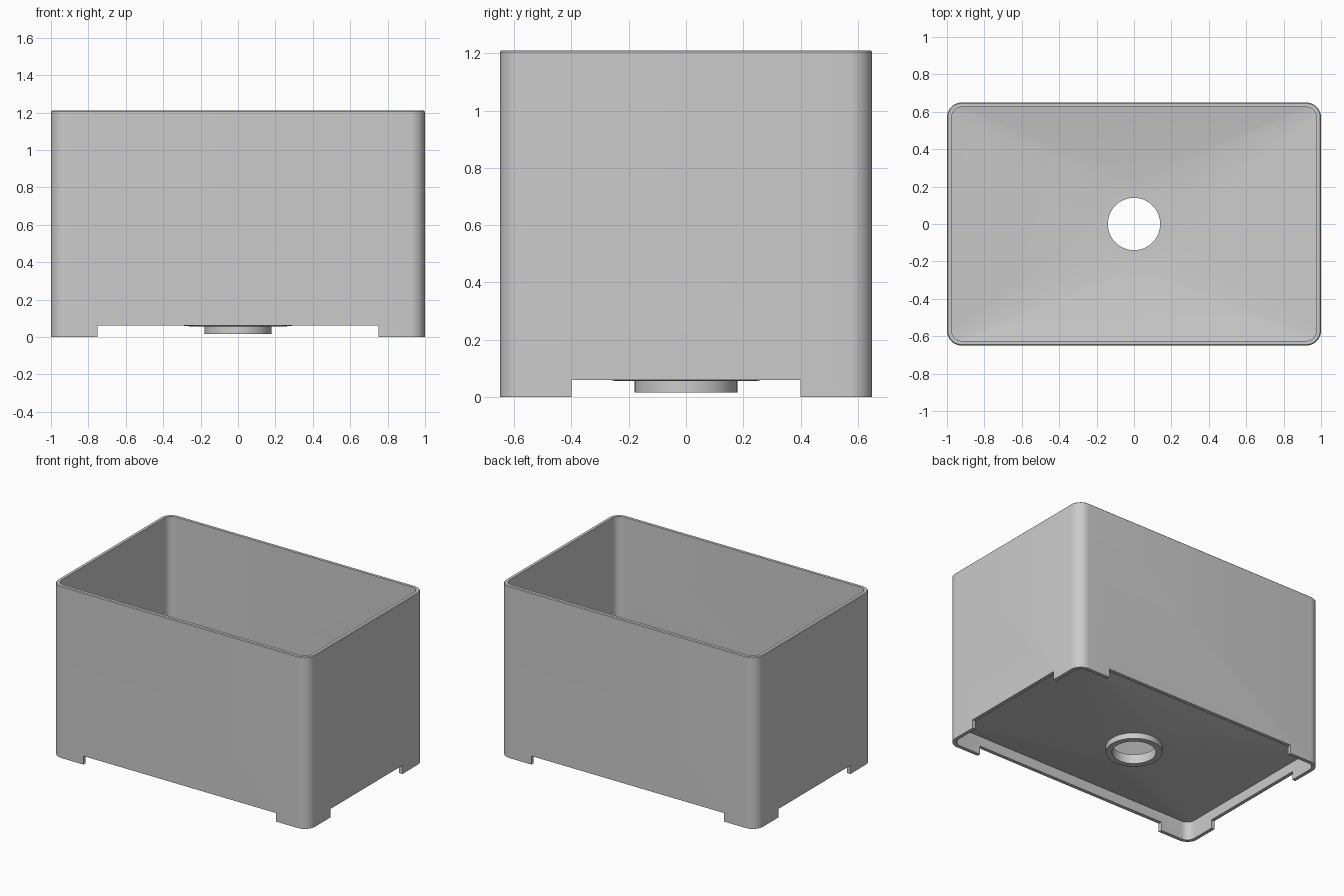
import bpy, bmesh
from math import sin, cos, pi

cube = bpy.data.objects.get("Cube")
if cube:
    bpy.data.objects.remove(cube, do_unlink=True)

grey = bpy.data.materials.new("plain grey")
GREY = (0.6, 0.6, 0.6, 1)
grey.use_nodes = True
grey.diffuse_color = GREY
grey.node_tree.nodes["Principled BSDF"].inputs["Base Color"].default_value = GREY

STEPS = 10            # segments per rounded corner
HX, HY, R = 1.0, 0.65, 0.08
WALL = 0.025
INNER = (HX - WALL, HY - WALL, R - WALL)


def ring(bm, hx, hy, r, z):
    """Rounded rectangle; becomes a circle when hx = hy = r."""
    verts = []
    for q, (sx, sy) in enumerate([(1, 1), (-1, 1), (-1, -1), (1, -1)]):
        for i in range(STEPS + 1):
            a = (q + i / STEPS) * pi / 2
            verts.append(bm.verts.new((sx * (hx - r) + r * cos(a),
                                       sy * (hy - r) + r * sin(a), z)))
    return verts


def loft(name, sections):
    """Closed skin through a cyclic list of ring sections."""
    bm = bmesh.new()
    rings = [ring(bm, *s) for s in sections]
    n = len(rings[0])
    for a, b in zip(rings, rings[1:] + rings[:1]):
        for i in range(n):
            j = (i + 1) % n
            bm.faces.new((a[i], a[j], b[j], b[i]))
    bmesh.ops.remove_doubles(bm, verts=bm.verts, dist=1e-5)
    bmesh.ops.recalc_face_normals(bm, faces=bm.faces)
    mesh = bpy.data.meshes.new(name)
    bm.to_mesh(mesh)
    bm.free()
    mesh.materials.append(grey)
    obj = bpy.data.objects.new(name, mesh)
    bpy.context.collection.objects.link(obj)
    return obj


def smooth(obj):
    bpy.ops.object.select_all(action='DESELECT')
    obj.select_set(True)
    bpy.context.view_layer.objects.active = obj
    bpy.ops.object.shade_smooth_by_angle(angle=pi / 6)


def circle(r, z):
    return (r, r, r, z)


# Outer wall with a finely eased rim
TOP, EASE = 1.21, 0.005
wall = loft("wall", [
    (HX, HY, R, 0), (HX, HY, R, TOP - EASE),
    (HX - EASE, HY - EASE, R - EASE, TOP),
    (*INNER, TOP), (*INNER, 0)])

# Wide notches under each side leave four corner feet
for name, size in (("front_back_notch", (1.5, 2, 0.12)),
                   ("side_notch", (3, 0.8, 0.12))):
    bpy.ops.mesh.primitive_cube_add(size=1)
    cutter = bpy.context.object
    cutter.name = name
    cutter.scale = size
    cutter.hide_render = True
    cutter.hide_set(True)
    cut = wall.modifiers.new(name, 'BOOLEAN')
    cut.operation, cut.solver, cut.object = 'DIFFERENCE', 'EXACT', cutter
smooth(wall)
for mod in [m.name for m in wall.modifiers if m.type == 'BOOLEAN']:
    bpy.ops.object.modifier_move_to_index(modifier=mod, index=0)

# Sloped floor falling to a flat circular sump with a short drain spout
basin = loft("sloped_floor_and_drain", [
    (*INNER, 0.155), circle(0.24, 0.08), circle(0.14, 0.08),
    circle(0.14, 0.015), circle(0.18, 0.015), circle(0.18, 0.055),
    circle(0.24, 0.055), (*INNER, 0.13)])
smooth(basin)
